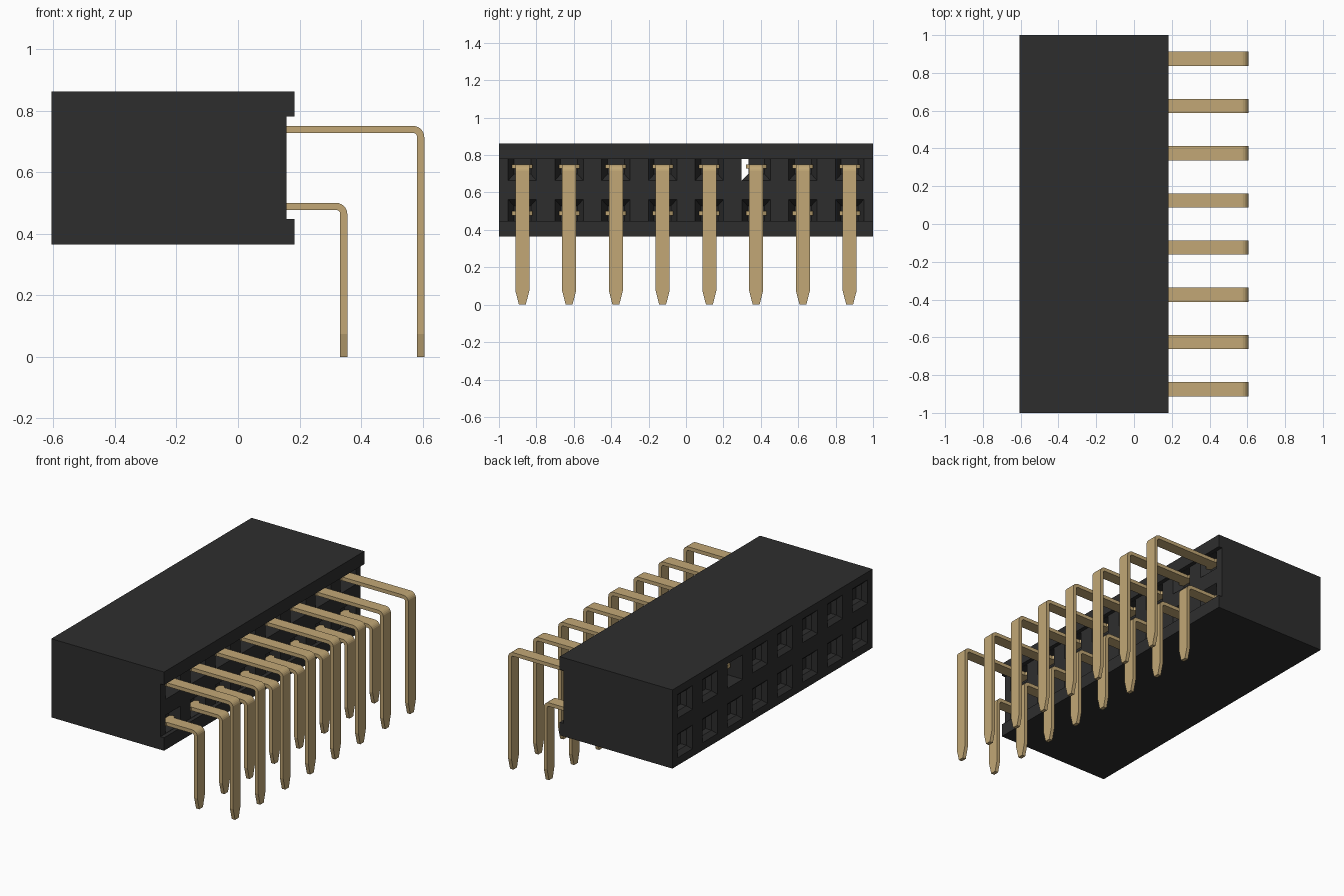
import bpy, bmesh, math

if "Cube" in bpy.data.objects:
    bpy.data.objects.remove(bpy.data.objects["Cube"], do_unlink=True)

PITCH = 0.25
COLUMNS = [(i - 3.5) * PITCH for i in range(8)]
MID_Z = 0.6135          # height of the housing's centre line
BACK_X = 0.158          # recessed rear wall
FRONT_X = -0.605


def material(name, rgb):
    m = bpy.data.materials.new(name)
    m.use_nodes = True
    m.diffuse_color = (*rgb, 1)
    m.node_tree.nodes["Principled BSDF"].inputs["Base Color"].default_value = (*rgb, 1)
    return m


black = material("black plastic", (0.027, 0.027, 0.027))
gold = material("gold metal", (0.54, 0.39, 0.18))


def loft(bm, sections):
    """Skin a closed solid through matching rings of points."""
    rings = [[bm.verts.new(p) for p in s] for s in sections]
    n = len(rings[0])
    for a, b in zip(rings, rings[1:]):
        for i in range(n):
            j = (i + 1) % n
            bm.faces.new((a[i], a[j], b[j], b[i]))
    bm.faces.new(rings[0][::-1])
    bm.faces.new(rings[-1])


def rect(x, y, half, z0, z1):
    return [(x, y - half, z0), (x, y + half, z0), (x, y + half, z1), (x, y - half, z1)]


def make_object(name, bm, mat):
    bmesh.ops.recalc_face_normals(bm, faces=bm.faces)
    mesh = bpy.data.meshes.new(name)
    bm.to_mesh(mesh)
    bm.free()
    mesh.materials.append(mat)
    ob = bpy.data.objects.new(name, mesh)
    bpy.context.collection.objects.link(ob)
    return ob


# Housing: block with a lip along the top and bottom of the rear
profile = [(FRONT_X, 0.365), (0.183, 0.365), (0.183, 0.447), (BACK_X, 0.447),
           (BACK_X, 0.78), (0.183, 0.78), (0.183, 0.862), (FRONT_X, 0.862)]
bm = bmesh.new()
loft(bm, [[(x, y, z) for x, z in profile] for y in (-1, 1)])
housing = make_object("housing", bm, black)

# Cutter: chamfered sockets in front, tapered pin pockets at the rear
bm = bmesh.new()
for y in COLUMNS:
    for side in (1, -1):
        z = MID_Z + side * PITCH / 2
        is_open = side == 1 and abs(y - 0.375) < 0.01
        if is_open:
            shape = [(FRONT_X - 0.01, 0.077), (0.06, 0.077)]
        else:
            shape = [(FRONT_X - 0.002, 0.077), (-0.58, 0.05), (-0.54, 0.05)]
        loft(bm, [rect(x, y, h, z - h, z + h) for x, h in shape])

        outer = MID_Z + side * 0.165
        loft(bm, [rect(x, y, h, *sorted((outer, MID_Z + side * inner)))
                  for x, h, inner in ((BACK_X + 0.002, 0.077, 0.049), (0.1, 0.045, 0.085))])
        if is_open:
            # Slit joining the open socket to its rear pocket
            slit = [(-0.077, 0.664), (-0.04, 0.70), (-0.04, 0.778), (-0.077, 0.778)]
            loft(bm, [[(x, y + dy, sz) for dy, sz in slit] for x in (0.04, BACK_X + 0.004)])
cutter = make_object("socket_cutter", bm, black)
cutter.hide_render = True

mod = housing.modifiers.new("sockets", 'BOOLEAN')
mod.object = cutter
mod.operation = 'DIFFERENCE'
mod.solver = 'EXACT'
mod.use_self = True
bpy.context.view_layer.update()
cut_mesh = bpy.data.meshes.new_from_object(
    housing.evaluated_get(bpy.context.evaluated_depsgraph_get()))
housing.modifiers.clear()
housing.data = cut_mesh
bpy.data.objects.remove(cutter, do_unlink=True)


# Pins: flat strip with a wide contact, a rounded bend and a pointed tail
def pin(name, y, reach, top):
    t, r, w = 0.023, 0.036, 0.0375
    cx, cz = reach - r, top - r
    # each station: outer point, inner point, half width
    path = [((x, top), (x, top - t), h)
            for x, h in ((-0.535, 0.055), (0.13, 0.055), (0.14, w))]
    for k in range(7):
        a = math.pi / 2 * (1 - k / 6)
        c, s = math.cos(a), math.sin(a)
        path.append(((cx + r * c, cz + r * s),
                     (cx + (r - t) * c, cz + (r - t) * s), w))
    path += [((reach, z), (reach - t, z), h) for z, h in ((0.075, w), (0, 0.018))]
    bm = bmesh.new()
    loft(bm, [[(o[0], y - h, o[1]), (o[0], y + h, o[1]),
               (i[0], y + h, i[1]), (i[0], y - h, i[1])] for o, i, h in path])
    make_object(name, bm, gold)


for n, y in enumerate(COLUMNS, 1):
    pin(f"upper_pin_{n}", y, 0.605, 0.75)
    pin(f"lower_pin_{n}", y, 0.355, 0.5)
